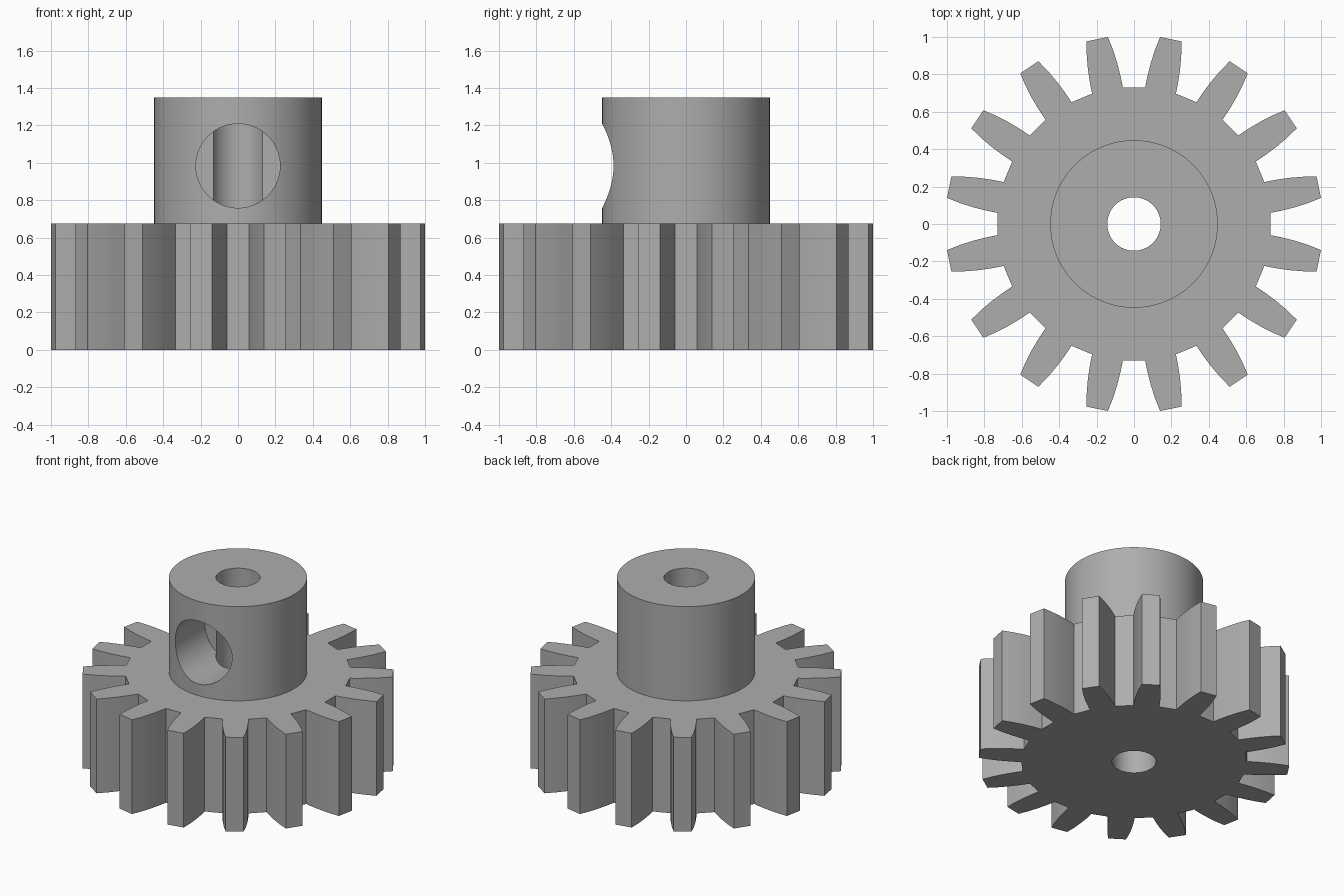
import bpy, bmesh
from math import radians, sin, cos, pi
from mathutils import Matrix

cube = bpy.data.objects.get("Cube")
if cube:
    bpy.data.objects.remove(cube, do_unlink=True)

TEETH = 16
GEAR_HEIGHT, TOTAL_HEIGHT = 0.675, 1.35
HUB_RADIUS, BORE_RADIUS = 0.448, 0.143
SCREW_RADIUS, SCREW_Z, SCREW_END = 0.225, 0.984, -0.055
# half tooth: radius and half angle in degrees, root to tip
FLANK = [(0.732, 6.6), (0.80, 6.0), (0.87, 5.25), (0.94, 4.35), (1.009, 3.3)]

steel = bpy.data.materials.new("grey steel")
steel.use_nodes = True
grey = (0.42, 0.42, 0.42, 1)
steel.diffuse_color = grey
steel.node_tree.nodes["Principled BSDF"].inputs["Base Color"].default_value = grey


def add_object(name, bm):
    mesh = bpy.data.meshes.new(name)
    bmesh.ops.recalc_face_normals(bm, faces=bm.faces)
    bm.to_mesh(mesh)
    bm.free()
    mesh.materials.append(steel)
    obj = bpy.data.objects.new(name, mesh)
    bpy.context.collection.objects.link(obj)
    return obj


def cylinder(name, radius, depth, matrix, segments=96):
    bm = bmesh.new()
    bmesh.ops.create_cone(bm, cap_ends=True, segments=segments, radius1=radius,
                          radius2=radius, depth=depth, matrix=matrix)
    return add_object(name, bm)


def combine(target, tool, operation):
    mod = target.modifiers.new(tool.name, 'BOOLEAN')
    mod.operation, mod.object, mod.solver = operation, tool, 'EXACT'
    bpy.context.view_layer.objects.active = target
    bpy.ops.object.modifier_apply(modifier=mod.name)
    bpy.data.objects.remove(tool, do_unlink=True)


# Toothed wheel: outline extruded upwards
bm = bmesh.new()
outline = []
for i in range(TEETH):
    centre = 2 * pi * (i + 0.5) / TEETH
    tooth = [(r, -a) for r, a in FLANK] + [(r, a) for r, a in reversed(FLANK)]
    for r, a in tooth:
        angle = centre + radians(a)
        outline.append(bm.verts.new((r * cos(angle), r * sin(angle), 0)))
base = bm.faces.new(outline)
top = bmesh.ops.extrude_face_region(bm, geom=[base], use_keep_orig=True)
verts = [v for v in top["geom"] if isinstance(v, bmesh.types.BMVert)]
bmesh.ops.translate(bm, verts=verts, vec=(0, 0, GEAR_HEIGHT))
gear = add_object("pinion_gear", bm)

# Hub on top of the wheel, rooted inside it
hub_base = GEAR_HEIGHT / 2
hub = cylinder("hub", HUB_RADIUS, TOTAL_HEIGHT - hub_base,
               Matrix.Translation((0, 0, (TOTAL_HEIGHT + hub_base) / 2)))
combine(gear, hub, 'UNION')

# Shaft bore through everything
bore = cylinder("shaft_bore", BORE_RADIUS, 2 * TOTAL_HEIGHT,
                Matrix.Translation((0, 0, TOTAL_HEIGHT / 2)), 64)
combine(gear, bore, 'DIFFERENCE')

# Flat-bottomed screw hole in the front of the hub
screw = cylinder("screw_hole", SCREW_RADIUS, 1,
                 Matrix.Translation((0, SCREW_END - 0.5, SCREW_Z))
                 @ Matrix.Rotation(pi / 2, 4, 'X'), 64)
combine(gear, screw, 'DIFFERENCE')

# Smooth round walls, crisp edges
bpy.ops.object.select_all(action='DESELECT')
gear.select_set(True)
bpy.context.view_layer.objects.active = gear
bpy.ops.object.shade_smooth_by_angle(angle=radians(25))
